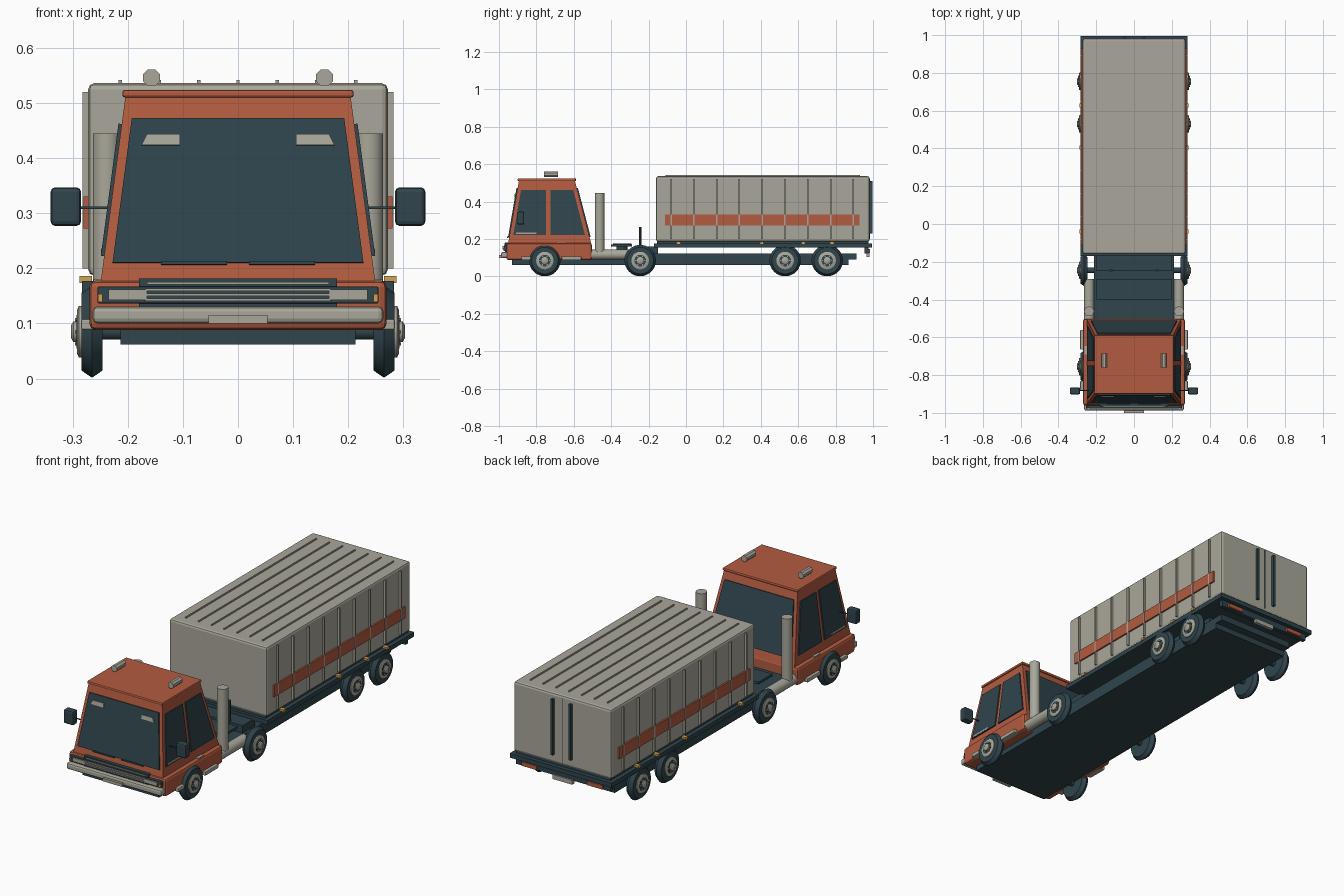
import bpy, bmesh, math
from mathutils import Vector

if "Cube" in bpy.data.objects:
    bpy.data.objects.remove(bpy.data.objects["Cube"])


def material(name, rgb):
    m = bpy.data.materials.new(name)
    m.use_nodes = True
    m.diffuse_color = (*rgb, 1)
    m.node_tree.nodes["Principled BSDF"].inputs["Base Color"].default_value = (*rgb, 1)
    return m


ORANGE = material("burnt orange", (0.45, 0.105, 0.05))
BEIGE = material("warm grey", (0.40, 0.39, 0.325))
DARK = material("dark slate", (0.029, 0.058, 0.072))
AMBER = material("amber", (0.65, 0.37, 0.09))


def finish(name, bm, mat, bevel=0, smooth=False):
    bmesh.ops.recalc_face_normals(bm, faces=bm.faces[:])
    mesh = bpy.data.meshes.new(name)
    bm.to_mesh(mesh)
    bm.free()
    mesh.materials.append(mat)
    ob = bpy.data.objects.new(name, mesh)
    bpy.context.collection.objects.link(ob)
    if bevel:
        mod = ob.modifiers.new("Bevel", "BEVEL")
        mod.width, mod.segments = bevel, 2
    if smooth:
        bpy.ops.object.select_all(action="DESELECT")
        ob.select_set(True)
        bpy.context.view_layer.objects.active = ob
        bpy.ops.object.shade_smooth_by_angle(angle=math.radians(35))
    return ob


def box(name, mat, x, y, z, bevel=0):
    """Box from (min, max) ranges on each axis."""
    bm = bmesh.new()
    bmesh.ops.create_cube(bm, size=1)
    for v in bm.verts:
        v.co = [r[0] if c < 0 else r[1] for c, r in zip(v.co, (x, y, z))]
    return finish(name, bm, mat, bevel)


def pair(name, mat, x, y, z, bevel=0):
    """Mirrored boxes, x range given for the left side."""
    box(name + "_left", mat, x, y, z, bevel)
    box(name + "_right", mat, (-x[1], -x[0]), y, z, bevel)


def lathe(name, mat, profile, origin, axis, sides=24):
    """Spin (distance along axis, radius) points about an axis."""
    bm = bmesh.new()
    turn = Vector((0, 0, 1)).rotation_difference(Vector(axis))
    rings = []
    for d, r in profile:
        ring = []
        for i in range(sides):
            a = math.tau * (i + 0.5) / sides
            p = Vector((r * math.cos(a), r * math.sin(a), d))
            ring.append(bm.verts.new(turn @ p + Vector(origin)))
        rings.append(ring)
    for a, b in zip(rings, rings[1:]):
        for i in range(sides):
            j = (i + 1) % sides
            bm.faces.new((a[i], a[j], b[j], b[i]))
    bm.faces.new(rings[0])
    bm.faces.new(rings[-1])
    return finish(name, bm, mat, smooth=sides > 8)


def rod(name, mat, origin, axis, length, radius, sides=16):
    return lathe(name, mat, [(0, radius), (length, radius)], origin, axis, sides)


def pane(name, mat, corners, outward, thick=0.006):
    """Thin plate laid on a sloping quad."""
    pts = [Vector(c) for c in corners]
    n = (pts[1] - pts[0]).cross(pts[3] - pts[0]).normalized()
    if n.dot(Vector(outward)) < 0:
        n = -n
    bm = bmesh.new()
    low = [bm.verts.new(p - n * 0.002) for p in pts]
    top = [bm.verts.new(p + n * thick) for p in pts]
    bm.faces.new(low)
    bm.faces.new(top)
    for i in range(4):
        j = (i + 1) % 4
        bm.faces.new((low[i], low[j], top[j], top[i]))
    return finish(name, bm, mat)


# Cab: tapered cabin whose section varies linearly with height
Z0, Z1 = 0.17, 0.515


def taper(z, low, high):
    return low + (high - low) * (z - Z0) / (Z1 - Z0)


def half(z): return taper(z, 0.25, 0.204)
def front(z): return taper(z, -0.952, -0.893)
def rear(z): return taper(z, -0.505, -0.595)


bm = bmesh.new()
bmesh.ops.create_cube(bm, size=1)
for v in bm.verts:
    z = Z0 if v.co.z < 0 else Z1
    v.co = (math.copysign(half(z), v.co.x), front(z) if v.co.y < 0 else rear(z), z)
finish("cabin", bm, ORANGE)
box("cab_base", ORANGE, (-0.27, 0.27), (-0.96, -0.503), (0.088, 0.178), 0.012)
box("cab_roof", ORANGE, (-0.21, 0.21), (-0.9, -0.588), (0.51, 0.524), 0.005)

# Windows
zb, zt = 0.21, 0.472
for name, edge, out in (("windshield", front, -1), ("rear_window", rear, 1)):
    pane(name, DARK, [(s * (half(z) - 0.017), edge(z), z)
                      for s, z in ((-1, zb), (1, zb), (1, zt), (-1, zt))], (0, out, 0))
zb, zt = 0.222, 0.462
for s, side in ((1, "left"), (-1, "right")):
    for name, a, b in (("front", lambda z: front(z) + 0.02, lambda z: -0.748),
                       ("rear", lambda z: -0.725, lambda z: rear(z) - 0.022)):
        pane(f"{name}_side_window_{side}", DARK,
             [(s * half(z), f(z), z) for f, z in ((a, zb), (b, zb), (b, zt), (a, zt))], (s, 0, 0))
    # Sun visor plates and wipers on the windshield
    pane(f"sun_visor_{side}", BEIGE,
         [(s * x, front(z) - 0.004, z) for x, z in
          ((0.105, 0.423), (0.175, 0.423), (0.165, 0.443), (0.105, 0.443))], (0, -1, 0))
    pane(f"wiper_{side}", DARK,
         [(s * x, front(z) - 0.005, z) for x, z in
          ((0.02, 0.206), (0.14, 0.206), (0.14, 0.212), (0.02, 0.212))], (0, -1, 0))
    # Roof lamps, exhaust stack and fuel tank
    rod(f"roof_lamp_{side}", BEIGE, (s * 0.157, -0.76, 0.546), (0, 1, 0), 0.075, 0.0165, 8)
    rod(f"exhaust_stack_{side}", BEIGE, (s * 0.238, -0.462, 0.13), (0, 0, 1), 0.315, 0.026)
    rod(f"fuel_tank_{side}", BEIGE, (s * 0.238, -0.52, 0.117), (0, 1, 0), 0.23, 0.027)
    rod(f"hose_post_{side}", DARK, (s * 0.122, -0.245, 0.12), (0, 0, 1), 0.145, 0.008, 8)

# Mirrors, handles and steps
pair("mirror", DARK, (0.285, 0.34), (-0.902, -0.865), (0.277, 0.347), 0.008)
pair("mirror_arm", DARK, (0.225, 0.29), (-0.885, -0.88), (0.308, 0.312))
pair("side_trim", BEIGE, (0.235, 0.249), (-0.91, -0.8), (0.228, 0.236))
pair("door_handle", BEIGE, (0.24, 0.262), (-0.69, -0.645), (0.17, 0.18))
pair("front_step", BEIGE, (0.255, 0.285), (-0.88, -0.83), (0.088, 0.108), 0.004)
pair("rear_step", BEIGE, (0.255, 0.285), (-0.665, -0.56), (0.088, 0.108), 0.004)

# Grille, headlights and bumper
box("grille", DARK, (-0.18, 0.18), (-0.967, -0.94), (0.125, 0.182))
box("headlight_frame", DARK, (-0.255, 0.255), (-0.974, -0.95), (0.136, 0.167), 0.003)
box("grille_bar_top", BEIGE, (-0.165, 0.165), (-0.972, -0.96), (0.171, 0.175))
for z in (0.143, 0.152, 0.161):
    box("grille_bar", BEIGE, (-0.168, 0.168), (-0.979, -0.97), (z - 0.002, z + 0.002))
pair("headlight", BEIGE, (0.165, 0.235), (-0.98, -0.96), (0.143, 0.162))
pair("turn_signal", AMBER, (0.246, 0.254), (-0.979, -0.96), (0.139, 0.153))
box("bumper", BEIGE, (-0.264, 0.264), (-0.988, -0.95), (0.1, 0.131), 0.009)
box("front_plate", BEIGE, (-0.054, 0.054), (-1, -0.98), (0.1, 0.115))

# Chassis, coupling and load deck
box("chassis", DARK, (-0.213, 0.213), (-0.93, 0.87), (0.062, 0.122))
box("chassis_tail", DARK, (-0.213, 0.213), (0.86, 0.912), (0.09, 0.122))
lathe("coupling_disc", DARK, [(0, 0.03), (0.04, 0.03), (0.04, 0.05), (0.056, 0.05)],
      (0, -0.342, 0.12), (0, 0, 1))
box("coupling_plate", DARK, (-0.2, 0.2), (-0.4, -0.29), (0.16, 0.172))
box("deck", DARK, (-0.283, 0.283), (-0.17, 0.995), (0.155, 0.177))
box("deck_riser", DARK, (-0.262, 0.262), (-0.155, 0.975), (0.175, 0.19))
for y in (-0.2, 0.53, 0.755):
    box("deck_support", DARK, (-0.2, 0.2), (y - 0.05, y + 0.05), (0.115, 0.16))

# Rear bumper with lamps and plate
box("rear_bumper", DARK, (-0.262, 0.262), (0.955, 0.975), (0.122, 0.157))
pair("tail_lamp", ORANGE, (0.14, 0.225), (0.97, 0.985), (0.126, 0.146))
box("rear_plate", BEIGE, (-0.055, 0.055), (0.965, 0.982), (0.104, 0.126))
for y in (-0.04, 0.405, 0.627, 0.78):
    pair("side_marker", AMBER, (0.265, 0.288), (y - 0.01, y + 0.01), (0.173, 0.186))

# Container with ribs, stripe and rear doors
box("container", BEIGE, (-0.272, 0.272), (-0.16, 0.982), (0.187, 0.536), 0.011)
pair("container_stripe", ORANGE, (0.27, 0.28), (-0.112, 0.928), (0.272, 0.33))
for i in range(9):
    y = -0.08 + i * 0.1218
    pair("side_rib", BEIGE, (0.27, 0.282), (y - 0.004, y + 0.004), (0.2, 0.52))
for i in range(-3, 4):
    x = i * 0.0713
    box("roof_rib", BEIGE, (x - 0.003, x + 0.003), (-0.11, 0.93), (0.53, 0.542))
box("door_seam", DARK, (-0.0015, 0.0015), (0.98, 0.984), (0.2, 0.525))
pair("door_bar", DARK, (0.044, 0.056), (0.98, 0.996), (0.23, 0.51))

# Wheels
for y in (-0.755, -0.245, 0.53, 0.755):
    for s, side in ((1, "left"), (-1, "right")):
        at, ax = (s * 0.265, y, 0.085), (s, 0, 0)
        lathe(f"tire_{side}", DARK, [(-0.019, 0.045), (-0.019, 0.071), (0, 0.084),
                                     (0.019, 0.071), (0.019, 0.045)], at, ax, 28)
        lathe(f"rim_{side}", BEIGE, [(0.01, 0.047), (0.024, 0.047), (0.027, 0.04)], at, ax)
        rod(f"rim_recess_{side}", DARK, at, ax, 0.028, 0.031)
        lathe(f"hub_{side}", BEIGE, [(0.02, 0.019), (0.034, 0.019), (0.038, 0.012)], at, ax, 12)
        for k in range(6):
            a = math.tau * k / 6
            bolt = (at[0], y + 0.025 * math.cos(a), 0.085 + 0.025 * math.sin(a))
            rod(f"wheel_bolt_{side}", BEIGE, bolt, ax, 0.031, 0.004, 6)
    rod("axle", DARK, (-0.25, y, 0.085), (1, 0, 0), 0.5, 0.015, 12)
